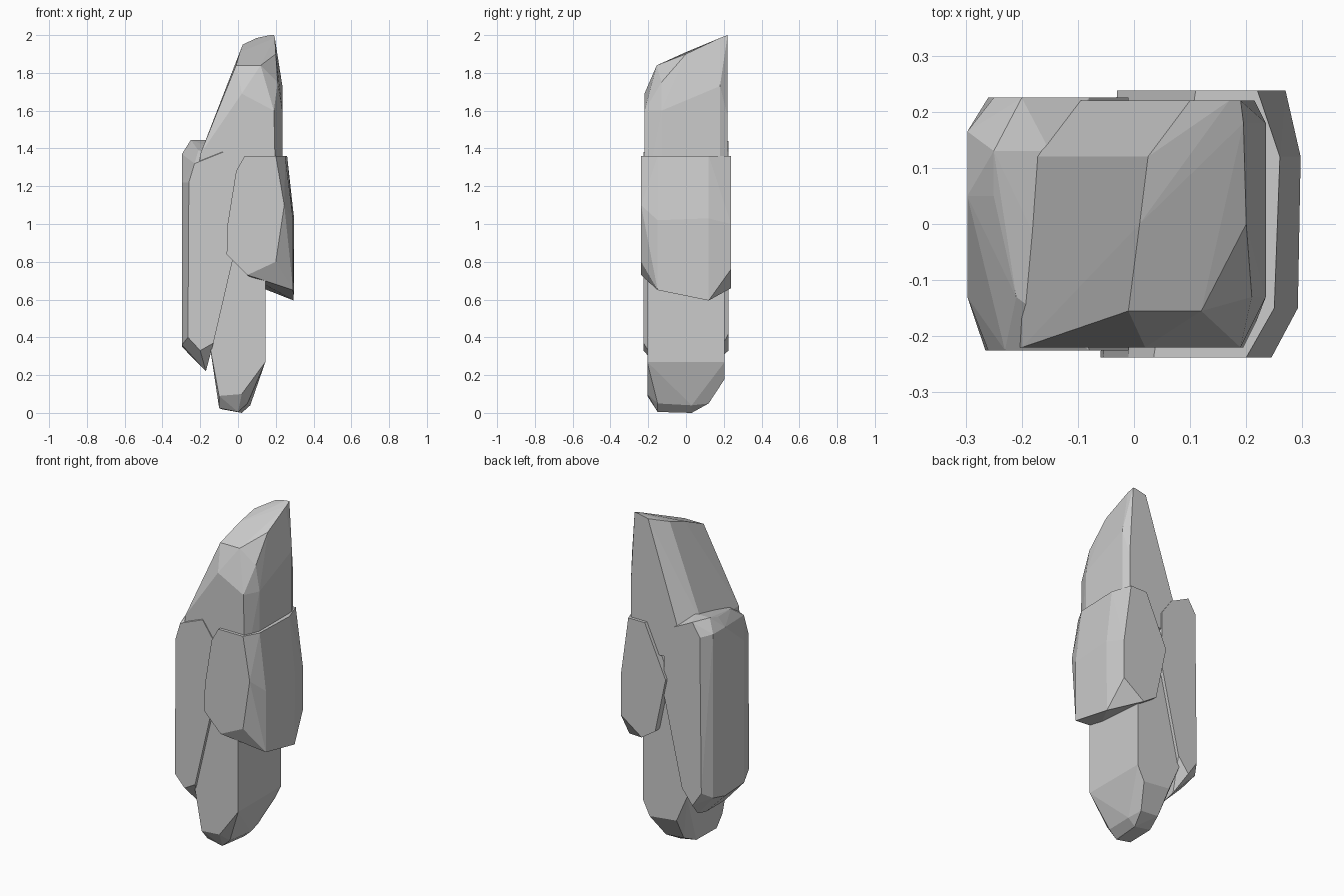
import bpy, bmesh, math


def rock(name, rings):
    """Faceted convex stone: each group is (y, outline of x,z pairs)."""
    bm = bmesh.new()
    for y, outline in rings:
        for x, z in outline:
            bm.verts.new((x, y, z))
    hull = bmesh.ops.convex_hull(bm, input=bm.verts)
    loose = [v for v in bm.verts if not v.link_faces]
    bmesh.ops.delete(bm, geom=loose, context='VERTS')
    # merge nearly coplanar triangles into broad flat facets
    bmesh.ops.dissolve_limit(bm, angle_limit=math.radians(3),
                             verts=bm.verts, edges=bm.edges)
    bmesh.ops.recalc_face_normals(bm, faces=bm.faces)
    mesh = bpy.data.meshes.new(name)
    bm.to_mesh(mesh)
    bm.free()
    obj = bpy.data.objects.new(name, mesh)
    bpy.context.collection.objects.link(obj)
    return obj


# Tall foot stone
rock("lower_stone", [
    (-0.205, [(-0.10, 0.09), (0.0, 0.13), (0.02, 0.10), (0.145, 0.27),
              (0.145, 1.25), (-0.15, 1.25), (-0.15, 0.36)]),
    (-0.15, [(-0.10, 0.025), (0.0, 0.005), (0.05, 0.05)]),
    (0.03, [(-0.09, 0.02), (0.02, 0.0), (0.065, 0.04)]),
    (0.12, [(-0.07, 0.06), (0.05, 0.05)]),
    (0.205, [(-0.08, 0.20), (0.10, 0.18), (0.145, 0.27),
             (0.145, 1.25), (-0.15, 1.25), (-0.15, 0.36)]),
])

# Leaning peak stone
rock("peak_stone", [
    (-0.22, [(0.02, 1.69), (0.19, 1.60), (0.20, 1.15), (-0.22, 1.15),
             (-0.20, 1.37)]),
    (-0.155, [(-0.01, 1.84), (0.05, 1.83), (0.12, 1.84)]),
    (-0.13, [(0.21, 1.75), (0.235, 1.60), (0.235, 1.15)]),
    (0.0, [(0.01, 1.91), (0.20, 1.90)]),
    (0.12, [(0.025, 1.95), (-0.20, 1.37), (-0.22, 1.15)]),
    (0.18, [(0.195, 1.985), (0.235, 1.73), (0.235, 1.15)]),
    (0.22, [(0.10, 1.985), (0.17, 2.0), (0.19, 2.0), (0.215, 1.57),
            (0.215, 1.17), (-0.16, 1.19)]),
])

# Left flank stone
rock("left_stone", [
    (-0.225, [(-0.23, 1.32), (-0.08, 1.38), (-0.01, 1.28), (0.0, 0.93),
              (-0.13, 0.37), (-0.20, 0.33), (-0.265, 0.40), (-0.26, 1.22)]),
    (-0.13, [(-0.21, 1.39), (-0.297, 0.36), (-0.297, 1.22),
             (-0.17, 0.22), (-0.14, 0.36)]),
    (0.05, [(-0.297, 1.37), (-0.25, 1.42), (-0.297, 0.35), (-0.17, 0.22)]),
    (0.13, [(-0.25, 1.445), (-0.15, 1.445), (-0.17, 0.24)]),
    (0.165, [(-0.297, 1.37), (-0.297, 0.38)]),
    (0.225, [(-0.25, 1.36), (-0.20, 1.44), (-0.08, 1.38), (-0.01, 1.28),
             (-0.01, 0.95), (-0.13, 0.42), (-0.20, 0.33), (-0.26, 0.42)]),
])

# Right flank stone
rock("right_stone", [
    (-0.238, [(0.035, 1.36), (0.20, 1.36), (0.245, 1.10), (0.20, 0.80),
              (0.05, 0.73), (-0.06, 0.84), (-0.055, 1.00), (-0.01, 1.28)]),
    (-0.15, [(0.25, 1.36), (0.292, 1.02), (0.292, 0.65), (0.14, 0.69)]),
    (0.12, [(0.26, 1.36), (0.297, 1.03), (0.295, 0.595), (0.14, 0.67)]),
    (0.238, [(0.11, 1.36), (0.22, 1.36), (0.27, 1.0), (0.27, 0.76),
             (0.13, 0.66), (0.04, 0.72), (-0.03, 1.05)]),
])
